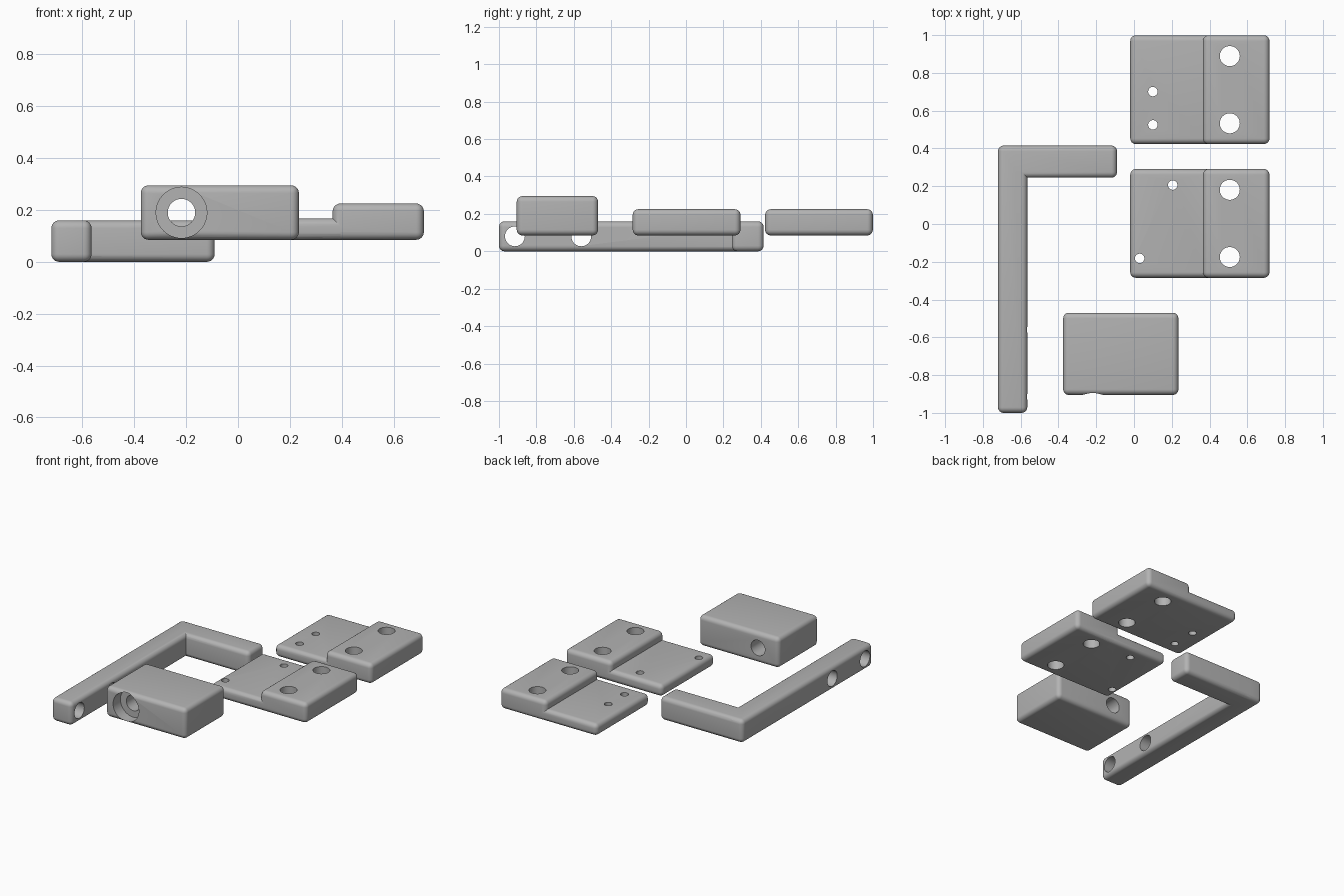
import bpy
import bmesh
import math
from mathutils import Matrix, Vector

old = bpy.data.objects.get("Cube")
if old:
    bpy.data.objects.remove(old, do_unlink=True)

grey = bpy.data.materials.new("plain grey")
grey.use_nodes = True
colour = (0.45, 0.45, 0.45, 1)
grey.diffuse_color = colour
grey.node_tree.nodes["Principled BSDF"].inputs["Base Color"].default_value = colour

ROUND = 0.03
BOLT = 0.053
SCREW = 0.025


def new_object(name, bm):
    mesh = bpy.data.meshes.new(name)
    bm.to_mesh(mesh)
    bm.free()
    mesh.materials.append(grey)
    obj = bpy.data.objects.new(name, mesh)
    bpy.context.collection.objects.link(obj)
    return obj


def rounded_box(name, low, high):
    """Box between two corners with every edge rounded."""
    low, high = Vector(low), Vector(high)
    bm = bmesh.new()
    bmesh.ops.create_cube(bm, size=1)
    bmesh.ops.scale(bm, vec=high - low, verts=bm.verts)
    bmesh.ops.translate(bm, vec=(low + high) / 2, verts=bm.verts)
    bmesh.ops.bevel(bm, geom=bm.edges[:], offset=ROUND, segments=6,
                    profile=0.5, affect='EDGES')
    return new_object(name, bm)


def cylinder(centre, radius, length, axis):
    """Cutter for a hole along the given axis."""
    turn = {'X': Matrix.Rotation(math.pi / 2, 4, 'Y'),
            'Y': Matrix.Rotation(math.pi / 2, 4, 'X'),
            'Z': Matrix.Identity(4)}[axis]
    bm = bmesh.new()
    bmesh.ops.create_cone(bm, cap_ends=True, segments=48, radius1=radius,
                          radius2=radius, depth=length,
                          matrix=Matrix.Translation(centre) @ turn)
    obj = new_object("hole_cutter", bm)
    obj.hide_render = True
    return obj


def combine(obj, other, operation):
    mod = obj.modifiers.new(operation.title(), 'BOOLEAN')
    mod.operation = operation
    mod.solver = 'EXACT'
    mod.object = other
    bpy.context.view_layer.objects.active = obj
    bpy.ops.object.modifier_apply(modifier=mod.name)
    bpy.data.objects.remove(other, do_unlink=True)


def finish(obj):
    bpy.ops.object.select_all(action='DESELECT')
    obj.select_set(True)
    bpy.context.view_layer.objects.active = obj
    bpy.ops.object.shade_smooth_by_angle(angle=math.radians(30))


# L-shaped arm with two cross holes
arm = rounded_box("angled_arm", (-0.72, -1, 0), (-0.565, 0.415, 0.16))
foot = rounded_box("arm_foot", (-0.66, 0.245, 0), (-0.09, 0.415, 0.16))
combine(arm, foot, 'UNION')
for y in (-0.915, -0.56):
    combine(arm, cylinder((-0.64, y, 0.08), BOLT, 0.4, 'X'), 'DIFFERENCE')
finish(arm)

# Thick block with a counterbored hole running front to back
block = rounded_box("counterbored_block", (-0.375, -0.905, 0.085), (0.235, -0.47, 0.295))
combine(block, cylinder((-0.218, -0.69, 0.19), BOLT, 1, 'Y'), 'DIFFERENCE')
combine(block, cylinder((-0.218, -0.925, 0.19), 0.098, 0.2, 'Y'), 'DIFFERENCE')
finish(block)


def stepped_plate(name, y, screws):
    """Thin plate joined to a raised strip, with bolt and screw holes."""
    plate = rounded_box(name, (0.365, y - 0.288, 0.085), (0.717, y + 0.288, 0.225))
    thin = rounded_box("thin_part", (-0.02, y - 0.288, 0.085), (0.44, y + 0.288, 0.167))
    combine(plate, thin, 'UNION')
    holes = [(0.507, dy, BOLT) for dy in (-0.178, 0.178)]
    holes += [(x, dy, SCREW) for x, dy in screws]
    for x, dy, radius in holes:
        combine(plate, cylinder((x, y + dy, 0.15), radius, 0.5, 'Z'), 'DIFFERENCE')
    finish(plate)


stepped_plate("back_plate", 0.711, [(0.1, -0.01), (0.1, -0.186)])
stepped_plate("middle_plate", 0.003, [(0.205, 0.203), (0.03, -0.185)])
